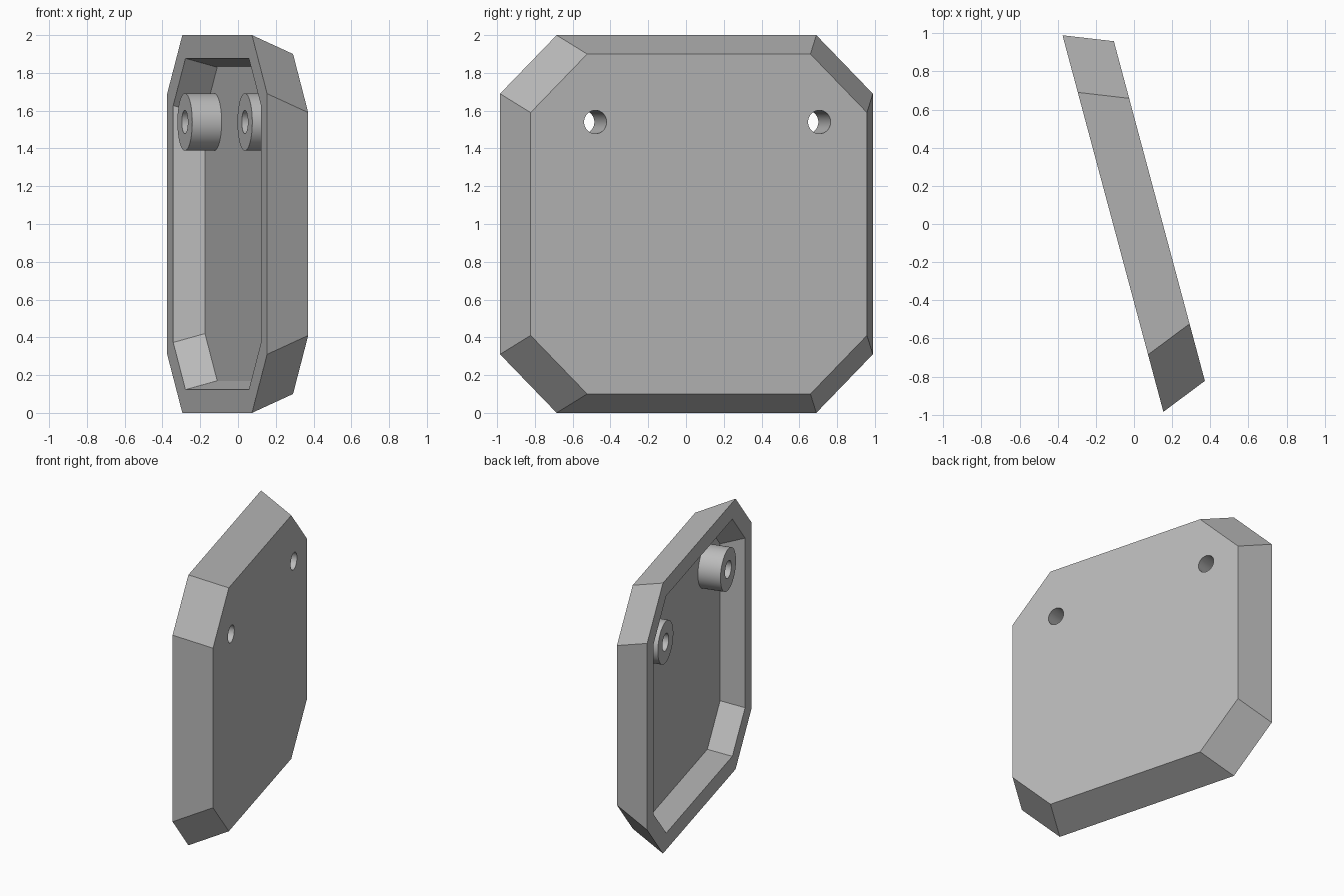
import bpy, bmesh, math
from mathutils import Matrix

if "Cube" in bpy.data.objects:
    bpy.data.objects.remove(bpy.data.objects["Cube"], do_unlink=True)

TILT = Matrix.Rotation(math.radians(15), 4, 'Z')
MID_Y = 0.031
RIM, FLOOR, FACE = -0.106, 0.055, 0.146
BOSS_R, HOLE_R, BOSS_Z = 0.152, 0.062, 1.54
HOLES = {"left": 0.692, "right": -0.536}

grey = bpy.data.materials.new("plain grey")
grey.use_nodes = True
grey.diffuse_color = (0.5, 0.5, 0.5, 1)
grey.node_tree.nodes["Principled BSDF"].inputs["Base Color"].default_value = (0.5, 0.5, 0.5, 1)


def octagon(x, hy, hz, cut):
    """Rectangle with cut corners, lying across the thickness axis."""
    pts = []
    for sy, sz in ((1, 1), (-1, 1), (-1, -1), (1, -1)):
        pair = [(x, MID_Y + sy * hy, 1 + sz * (hz - cut)),
                (x, MID_Y + sy * (hy - cut), 1 + sz * hz)]
        pts += pair if sy == sz else pair[::-1]
    return pts


def circle(x, y, r, sides=48):
    return [(x, y + r * math.cos(2 * math.pi * i / sides),
             BOSS_Z + r * math.sin(2 * math.pi * i / sides)) for i in range(sides)]


def loft(name, rings, closed=False):
    """Skin a row of rings; cap the ends, or join the last ring to the first."""
    bm = bmesh.new()
    loops = [[bm.verts.new(p) for p in ring] for ring in rings]
    pairs = list(zip(loops, loops[1:]))
    if closed:
        pairs.append((loops[-1], loops[0]))
    else:
        bm.faces.new(loops[0])
        bm.faces.new(loops[-1])
    for a, b in pairs:
        for i in range(len(a)):
            j = (i + 1) % len(a)
            bm.faces.new((a[i], a[j], b[j], b[i]))
    bmesh.ops.recalc_face_normals(bm, faces=bm.faces)
    mesh = bpy.data.meshes.new(name)
    bm.to_mesh(mesh)
    bm.free()
    mesh.transform(TILT)
    mesh.materials.append(grey)
    obj = bpy.data.objects.new(name, mesh)
    bpy.context.collection.objects.link(obj)
    return obj


def activate(obj):
    bpy.ops.object.select_all(action='DESELECT')
    obj.select_set(True)
    bpy.context.view_layer.objects.active = obj


# Hollow cover: sloped outer wall, flat rim, recessed floor
cover = loft("cover_plate", [
    octagon(FACE, 0.922, 0.9, 0.31),
    octagon(RIM, 1.022, 1.0, 0.31),
    octagon(RIM, 0.898, 0.877, 0.25),
    octagon(FLOOR, 0.85, 0.83, 0.25),
])

# Screw holes through the cover
for side, y in HOLES.items():
    cutter = loft("hole_cutter_" + side, [circle(-0.3, y, HOLE_R), circle(0.3, y, HOLE_R)])
    cutter.hide_render = True
    mod = cover.modifiers.new("hole_" + side, 'BOOLEAN')
    mod.operation = 'DIFFERENCE'
    mod.solver = 'EXACT'
    mod.object = cutter
    activate(cover)
    bpy.ops.object.modifier_apply(modifier=mod.name)
    bpy.data.objects.remove(cutter, do_unlink=True)

# Tubular bosses standing on the floor, level with the rim
parts = [cover]
for side, y in HOLES.items():
    parts.append(loft("screw_boss_" + side, [
        circle(RIM, y, BOSS_R), circle(FLOOR, y, BOSS_R),
        circle(FLOOR, y, HOLE_R), circle(RIM, y, HOLE_R)], closed=True))

for part in parts:
    activate(part)
    bpy.ops.object.shade_smooth_by_angle(angle=math.radians(20))
